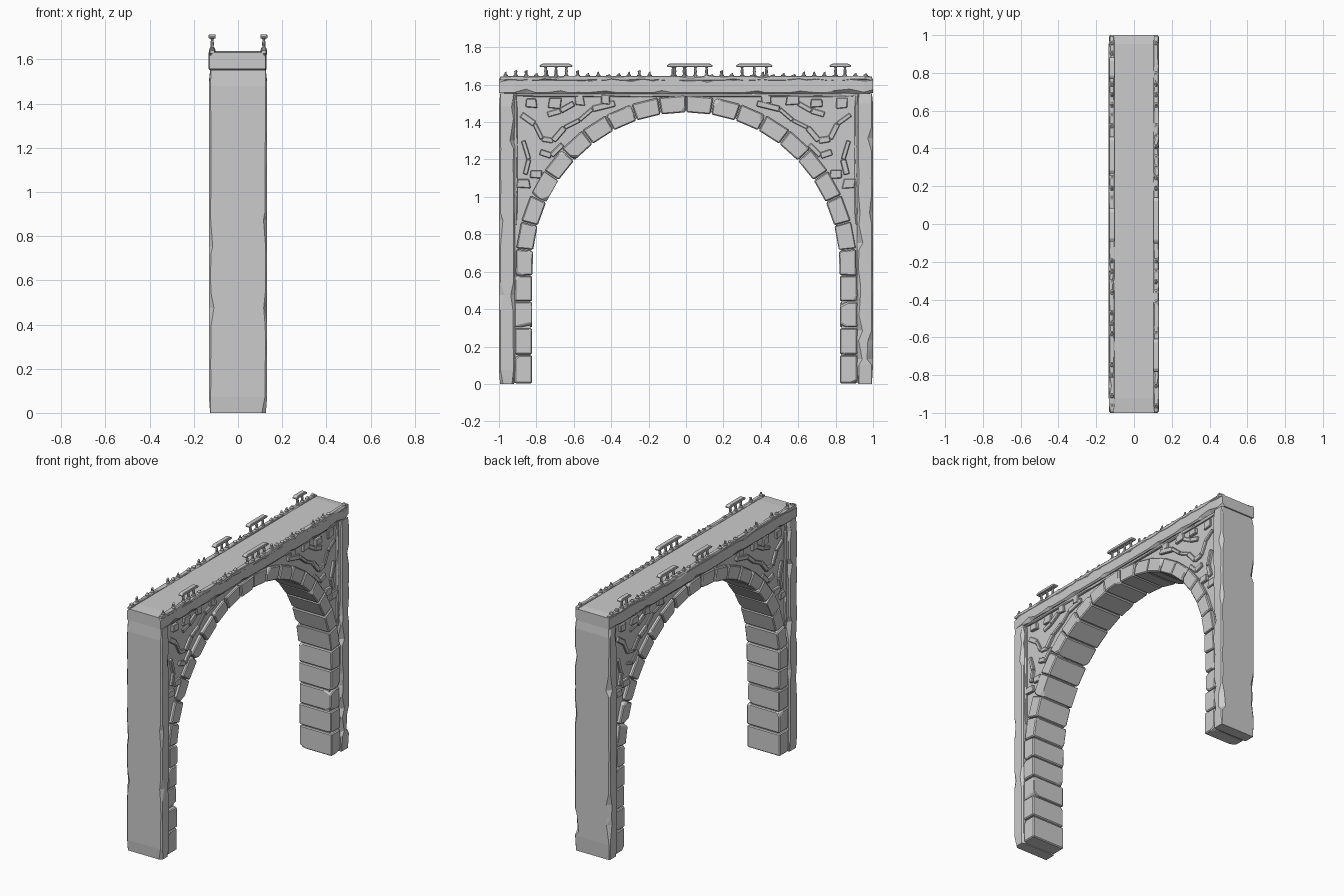
import bpy, bmesh, math, random
from mathutils import Vector

if "Cube" in bpy.data.objects:
    bpy.data.objects.remove(bpy.data.objects["Cube"])

random.seed(7)
R_IN, R_OUT, CZ = 0.82, 0.915, 0.63


def finish(bm, name, bevel=0.0):
    bmesh.ops.recalc_face_normals(bm, faces=bm.faces)
    me = bpy.data.meshes.new(name)
    bm.to_mesh(me)
    bm.free()
    ob = bpy.data.objects.new(name, me)
    bpy.context.collection.objects.link(ob)
    if bevel:
        m = ob.modifiers.new("Worn edges", 'BEVEL')
        m.width, m.segments, m.limit_method = bevel, 1, 'ANGLE'
    return ob


def prism(bm, pts, x0, x1):
    """Extrude a yz outline between two x positions."""
    vs = [bm.verts.new((x0, y, z)) for y, z in pts]
    f = bm.faces.new(vs)
    r = bmesh.ops.extrude_face_region(bm, geom=[f])
    new = [g for g in r['geom'] if isinstance(g, bmesh.types.BMVert)]
    bmesh.ops.translate(bm, verts=new, vec=(x1 - x0, 0, 0))
    return vs + new


def weathered_beam(name, lo, hi, axis, n, base=0.007, chip=0.026, odds=0.2):
    """Long block whose chamfered edges are chipped at random along its length."""
    bm = bmesh.new()
    a, b = [i for i in range(3) if i != axis]
    rings = []
    for k in range(n + 1):
        t = k / n
        if 0 < k < n:
            t += random.uniform(-0.35, 0.35) / n
        end = 0.006 if k in (0, n) else 0
        ring = []
        for sa, sb, first in ((0, 0, 0), (1, 0, 1), (1, 1, 0), (0, 1, 1)):
            big = random.random() < odds
            c1 = base + (random.uniform(0.3, 1) * chip if big else random.uniform(0, 0.003))
            c2 = base + (random.uniform(0.3, 1) * chip if big else random.uniform(0, 0.003))
            ca = (hi[a] - c1) if sa else (lo[a] + c1)
            cb = (hi[b] - c2) if sb else (lo[b] + c2)
            ea = (hi[a] - end) if sa else (lo[a] + end)
            eb = (hi[b] - end) if sb else (lo[b] + end)
            pair = [(ea, cb), (ca, eb)]
            if first:
                pair.reverse()
            for pa, pb in pair:
                co = [0, 0, 0]
                co[a], co[b], co[axis] = pa, pb, lo[axis] + t * (hi[axis] - lo[axis])
                ring.append(bm.verts.new(co))
        rings.append(ring)
    for r0, r1 in zip(rings, rings[1:]):
        for i in range(8):
            j = (i + 1) % 8
            bm.faces.new((r0[i], r0[j], r1[j], r1[i]))
    bm.faces.new(rings[0])
    bm.faces.new(rings[-1])
    bmesh.ops.triangulate(bm, faces=bm.faces)
    return finish(bm, name)


def chipped_block(name, pts, hx, chips=2):
    """Stone through the full depth with a few corners knocked off."""
    bm = bmesh.new()
    c = Vector((0, sum(p[0] for p in pts) / 4, sum(p[1] for p in pts) / 4))
    pts = [(c.y + (p[0] - c.y) * 0.955, c.z + (p[1] - c.z) * 0.955) for p in pts]
    x0, x1 = -hx + random.uniform(-.005, .005), hx + random.uniform(-.005, .005)
    corners = [v.co.copy() for v in prism(bm, pts, x0, x1)]
    for co in random.sample(corners, chips):
        d = (co - c)
        n = Vector((math.copysign(random.uniform(.3, 1), d.x), d.y * 20 * random.uniform(.2, 1),
                    d.z * 20 * random.uniform(.2, 1))).normalized()
        res = bmesh.ops.bisect_plane(bm, geom=bm.verts[:] + bm.edges[:] + bm.faces[:],
                                     plane_co=co - n * random.uniform(0.008, 0.022),
                                     plane_no=n, clear_outer=True)
        cut = [g for g in res['geom_cut'] if isinstance(g, bmesh.types.BMEdge)]
        if len(cut) > 2:
            bmesh.ops.contextual_create(bm, geom=cut)
    return finish(bm, name, 0.006)


def arc(r, ang):
    return (-r * math.cos(ang), CZ + r * math.sin(ang))


# Core wall with the arched opening
bm = bmesh.new()
rc = R_IN + 0.012
outline = [(-0.96, 0.005), (-rc, 0.005)]
outline += [arc(rc, math.pi * i / 40) for i in range(41)]
outline += [(rc, 0.005), (0.96, 0.005), (0.96, 1.6), (-0.96, 1.6)]
prism(bm, outline, -0.1, 0.1)
finish(bm, "spandrel_wall")

# Outer pillars, cornice and deck
for s, side in ((-1, "left"), (1, "right")):
    y0, y1 = sorted((s * 1.0, s * 0.915))
    weathered_beam(f"pillar_{side}", (-.132, y0, 0), (.132, y1, 1.553), 2, 20)
weathered_beam("cornice", (-.134, -1, 1.55), (.13, 1, 1.638), 1, 32, chip=0.02)

# Leg stones
levels = [0, 0.155, 0.3, 0.44, 0.58, 0.63 + 0.09]
for s in (-1, 1):
    for z0, z1 in zip(levels[:-2], levels[1:-1]):
        chipped_block("leg_stone", [(s * .918, z0), (s * R_IN, z0), (s * R_IN, z1), (s * .918, z1)], .121)

# Arch stones
N, start = 20, -math.asin(0.05 / R_IN)
step = (math.pi - 2 * start) / N
for i in range(N):
    a0, a1 = start + i * step, start + (i + 1) * step
    chipped_block("arch_stone", [arc(R_IN, a0), arc(R_OUT, a0), arc(R_OUT, a1), arc(R_IN, a1)], .121)

# Frame moulding around the spandrel panels
for sx in (-1, 1):
    x0, x1 = sorted((sx * .09, sx * .114))
    weathered_beam("frame_top", (x0, -.92, 1.535), (x1, .92, 1.556), 1, 24, .003, .006)
    for s in (-1, 1):
        y0, y1 = sorted((s * .92, s * .902))
        weathered_beam("frame_side", (x0, y0, .85), (x1, y1, 1.55), 2, 10, .003, .006)

# Broken carved relief in the spandrels
strands = [[(-.88, 1.44), (-.81, 1.39), (-.77, 1.31), (-.71, 1.30), (-.65, 1.37), (-.57, 1.41), (-.5, 1.47), (-.38, 1.50)],
           [(-.86, 1.12), (-.84, 1.2), (-.87, 1.3)],
           [(-.74, 1.44), (-.67, 1.46), (-.6, 1.5)],
           [(-.78, 1.24), (-.72, 1.22), (-.66, 1.28)]]
lumps = [(-.70, 1.5), (-.57, 1.515), (-.43, 1.52), (-.83, 1.5), (-.87, 1.07), (-.8, 1.12)]
for sx in (-1, 1):
    for sy in (-1, 1):
        bm = bmesh.new()
        for path in strands:
            for (ya, za), (yb, zb) in zip(path, path[1:]):
                d = Vector((yb - ya, zb - za)).normalized()
                w = random.uniform(.010, .017)
                q = Vector((-d.y, d.x)) * w
                pts = [(sy * (ya + q.x), za + q.y), (sy * (yb + q.x), zb + q.y),
                       (sy * (yb - q.x), zb - q.y), (sy * (ya - q.x), za - q.y)]
                prism(bm, pts, sx * .09, sx * random.uniform(.108, .118))
        for y, z in lumps:
            w, h = random.uniform(.025, .035), random.uniform(.022, .03)
            pts = [(sy * (y + a * w + random.uniform(-.008, .008)), z + b * h)
                   for a, b in ((-1, -.8), (1, -1), (.9, 1), (-1, 1))]
            prism(bm, pts, sx * .09, sx * random.uniform(.11, .12))
        finish(bm, "spandrel_relief", 0.004)


def baluster(bm, x, y, z0, h, full):
    """Small turned post; broken ones stop at a slanted top."""
    prof = [(.013, 0), (.013, .009), (.007, .014), (.009, .03), (.006, .046), (.011, .056), (.011, .066)]
    if not full:
        prof = [p for p in prof if p[1] < h] + [(.006, h)]
    rings = []
    for k, (r, z) in enumerate(prof):
        tilt = 0.5 if (not full and k == len(prof) - 1) else 0
        rings.append([bm.verts.new((x + r * math.cos(t), y + r * math.sin(t), z0 + z + tilt * r * math.sin(t)))
                      for t in [math.pi / 4 * i + math.pi / 8 for i in range(8)]])
    for r0, r1 in zip(rings, rings[1:]):
        for i in range(8):
            bm.faces.new((r0[i], r0[(i + 1) % 8], r1[(i + 1) % 8], r1[i]))
    bm.faces.new(rings[0])
    bm.faces.new(rings[-1])


# Ruined balustrades: curb, posts and surviving rail pieces
rails = {-1: [(-.09, .08), (.27, .46), (.77, .88)], 1: [(-.78, -.61), (-.1, .14)]}
for sx, spans in rails.items():
    x = sx * .117
    weathered_beam("balustrade_curb", (x - .015, -.995, 1.62), (x + .015, .995, 1.647), 1, 40, .003, .01)
    bm = bmesh.new()
    for i in range(36):
        y = -.965 + i * .055
        if any(a - .02 < y < b + .02 for a, b in spans) or random.random() < .15:
            continue
        baluster(bm, x, y, 1.642, random.choice((.012, .018, .026, .034)), False)
    for a, b in spans:
        n = max(2, round((b - a) / .06))
        for k in range(n):
            baluster(bm, x, a + .03 + k * (b - a - .06) / (n - 1), 1.642, .06, True)
    finish(bm, "balusters")
    for a, b in spans:
        bm = bmesh.new()
        prism(bm, [(a, 1.694), (b, 1.694), (b + .004, 1.702), (b - .014, 1.713), (a + .014, 1.713), (a - .004, 1.702)],
              x - .016, x + .016)
        finish(bm, "rail_piece", .003)
